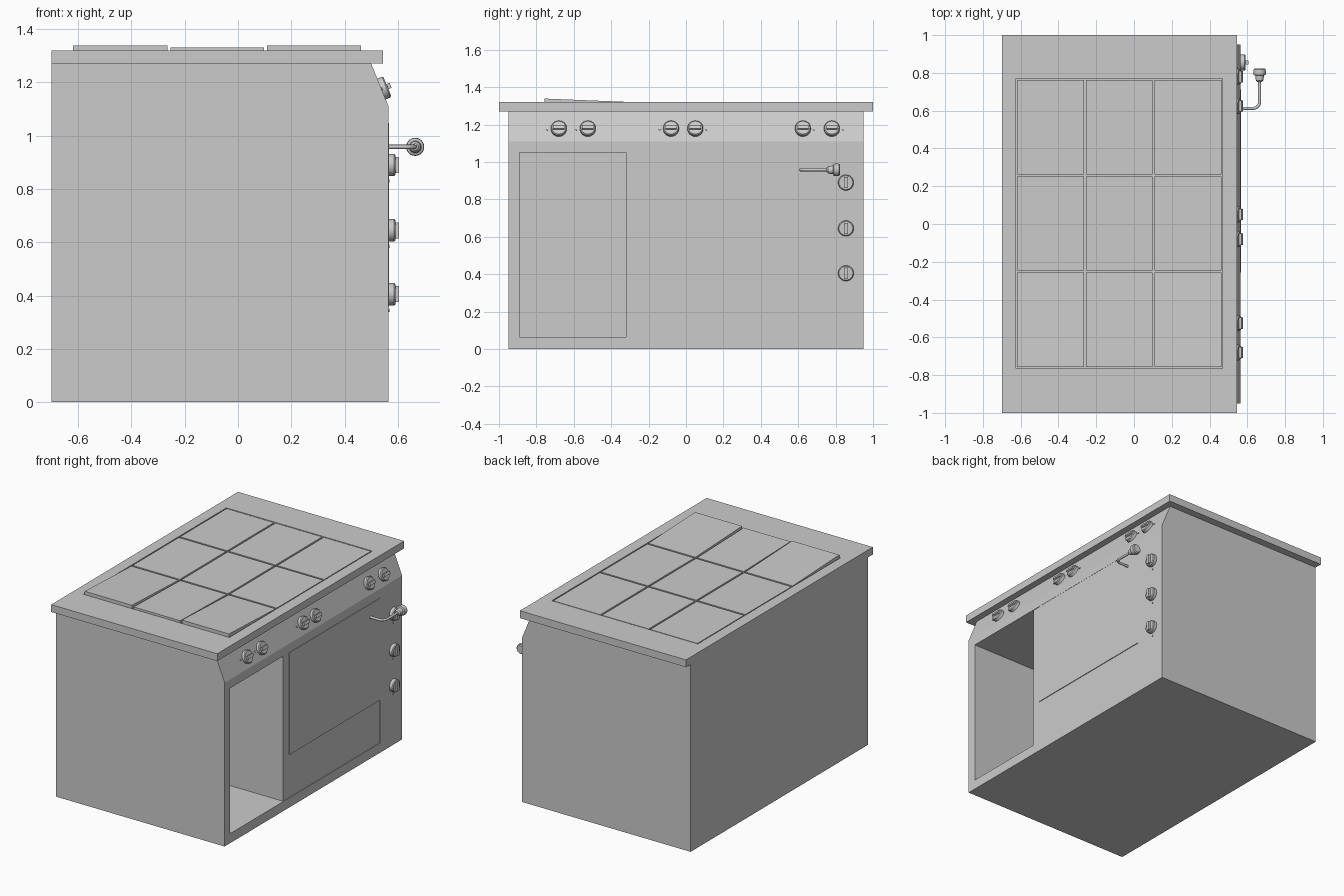
import bpy, bmesh, math
from mathutils import Vector, Matrix

if "Cube" in bpy.data.objects:
    bpy.data.objects.remove(bpy.data.objects["Cube"])


def make(name, bm, smooth=False):
    bmesh.ops.recalc_face_normals(bm, faces=bm.faces)
    me = bpy.data.meshes.new(name)
    bm.to_mesh(me)
    bm.free()
    ob = bpy.data.objects.new(name, me)
    bpy.context.collection.objects.link(ob)
    if smooth:
        bpy.ops.object.select_all(action='DESELECT')
        ob.select_set(True)
        bpy.context.view_layer.objects.active = ob
        bpy.ops.object.shade_smooth_by_angle(angle=math.radians(35))
    return ob


def add_box(bm, x, y, z):
    m = Matrix.Translation(((x[0] + x[1]) / 2, (y[0] + y[1]) / 2, (z[0] + z[1]) / 2))
    m = m @ Matrix.Diagonal((x[1] - x[0], y[1] - y[0], z[1] - z[0], 1))
    return bmesh.ops.create_cube(bm, size=1, matrix=m)['verts']


def box(name, x, y, z):
    bm = bmesh.new()
    add_box(bm, x, y, z)
    return make(name, bm)


def cut(target, *ranges):
    cutter = box("cutter", *ranges)
    mod = target.modifiers.new("cut", 'BOOLEAN')
    mod.object = cutter
    mod.solver = 'EXACT'
    bpy.context.view_layer.objects.active = target
    bpy.ops.object.modifier_apply(modifier=mod.name)
    bpy.data.objects.remove(cutter)


def lathe(bm, profile, matrix, n=24):
    # profile of (radius, height) spun about local z
    rings = [[bm.verts.new(matrix @ Vector((r * math.cos(a * math.tau / n), r * math.sin(a * math.tau / n), h)))
              for a in range(n)] for r, h in profile]
    for lo, hi in zip(rings, rings[1:]):
        for i in range(n):
            bm.faces.new((lo[i], lo[(i + 1) % n], hi[(i + 1) % n], hi[i]))
    bm.faces.new(rings[0])
    bm.faces.new(rings[-1])


# cabinet body: side profile with sloped control strip
profile = [(-0.7, 0), (0.565, 0), (0.565, 1.11), (0.5, 1.27), (-0.7, 1.27)]
bm = bmesh.new()
face = bm.faces.new([bm.verts.new((x, -0.95, z)) for x, z in profile])
ext = bmesh.ops.extrude_face_region(bm, geom=[face])['geom']
bmesh.ops.translate(bm, vec=(0, 1.9, 0), verts=[v for v in ext if isinstance(v, bmesh.types.BMVert)])
body = make("cabinet_body", bm)
cut(body, (-0.64, 0.7), (-0.89, -0.32), (0.065, 1.05))     # open storage bay
cut(body, (0.561, 0.7), (-0.3201, 0.715), (0.065, 1.05))   # shallow oven recess

# oven door
box("oven_door", (0.55, 0.566), (-0.257, 0.712), (0.357, 1.048))

# worktop with shallow well for the plates
top = box("worktop", (-0.7, 0.545), (-1, 1), (1.27, 1.32))
cut(top, (-0.626, 0.469), (-0.764, 0.769), (1.30, 1.4))

# 3 x 3 hot plates; the first row is lifted at its near edge
for i, x in enumerate([(-0.619, -0.265), (-0.253, 0.097), (0.109, 0.462)]):
    for j, y in enumerate([(-0.757, -0.257), (-0.245, 0.251), (0.263, 0.762)]):
        bm = bmesh.new()
        verts = add_box(bm, x, y, (1.298, 1.319))
        if j == 0:
            for v in verts:
                if v.co.y < -0.7 and v.co.z > 1.31:
                    v.co.z = 1.331 if i == 1 else 1.339
        make(f"hot_plate_{i}_{j}", bm)


def knob(name, pos, normal, along, base, grip, mark):
    # frame: local z points out of the panel, local x along the grip bar
    z = Vector(normal).normalized()
    x = Vector(along).normalized()
    y = z.cross(x)
    m = Matrix((x, y, z)).transposed().to_4x4()
    m.translation = Vector(pos)
    bm = bmesh.new()
    lathe(bm, [(0.042, -0.004), (0.042, base - 0.005), (0.037, base)], m)
    bar = add_box(bm, (-0.03, 0.03), (-0.01, 0.01), (base - 0.004, base + grip))
    bmesh.ops.transform(bm, matrix=m, verts=bar)
    # small position mark beside the dial
    lathe(bm, [(0.006, -0.002), (0.006, 0.004)], m @ Matrix.Translation((mark, 0, 0)), 10)
    make(name, bm, True)


# six dials on the sloped strip
slope = (0.16, 0, 0.065)
for i, (y, s) in enumerate([(-0.68, -1), (-0.525, -1), (-0.08, -1), (0.05, 1), (0.625, 1), (0.78, 1)]):
    z = 1.175
    x = 0.565 - (z - 1.11) * 0.065 / 0.16
    knob(f"hob_dial_{i}", (x, y, z), slope, (0, 1, 0), 0.024, 0.013, 0.06 * s)

# three dials beside the oven door
for i, z in enumerate([0.89, 0.645, 0.405]):
    knob(f"oven_dial_{i}", (0.565, 0.855, z), (1, 0, 0), (0, 0, 1), 0.026, 0.014, -0.06)

# bent door handle: rod swept along a path, rounded at the bend
path = [Vector((0.55, 0.612, 0.958)), Vector((0.63, 0.612, 0.958))]
for k in range(1, 7):
    a = k * math.pi / 12
    path.append(Vector((0.63 + 0.035 * math.sin(a), 0.647 - 0.035 * math.cos(a), 0.958)))
path.append(Vector((0.665, 0.77, 0.958)))
bm = bmesh.new()
rings = []
for k, p in enumerate(path):
    t = (path[min(k + 1, len(path) - 1)] - path[max(k - 1, 0)]).normalized()
    side = t.cross(Vector((0, 0, 1)))
    rings.append([bm.verts.new(p + 0.008 * (side * math.cos(a * math.tau / 12) + Vector((0, 0, 1)) * math.sin(a * math.tau / 12)))
                  for a in range(12)])
for lo, hi in zip(rings, rings[1:]):
    for i in range(12):
        bm.faces.new((lo[i], lo[(i + 1) % 12], hi[(i + 1) % 12], hi[i]))
bm.faces.new(rings[0])
bm.faces.new(rings[-1])
make("handle_rod", bm, True)

# flared handle grip
bm = bmesh.new()
m = Matrix.Translation((0.665, 0, 0.958)) @ Matrix.Rotation(-math.pi / 2, 4, 'X')
lathe(bm, [(0.012, 0.752), (0.02, 0.76), (0.023, 0.786), (0.032, 0.79), (0.034, 0.8), (0.032, 0.818), (0.026, 0.824)], m)
make("handle_grip", bm, True)
